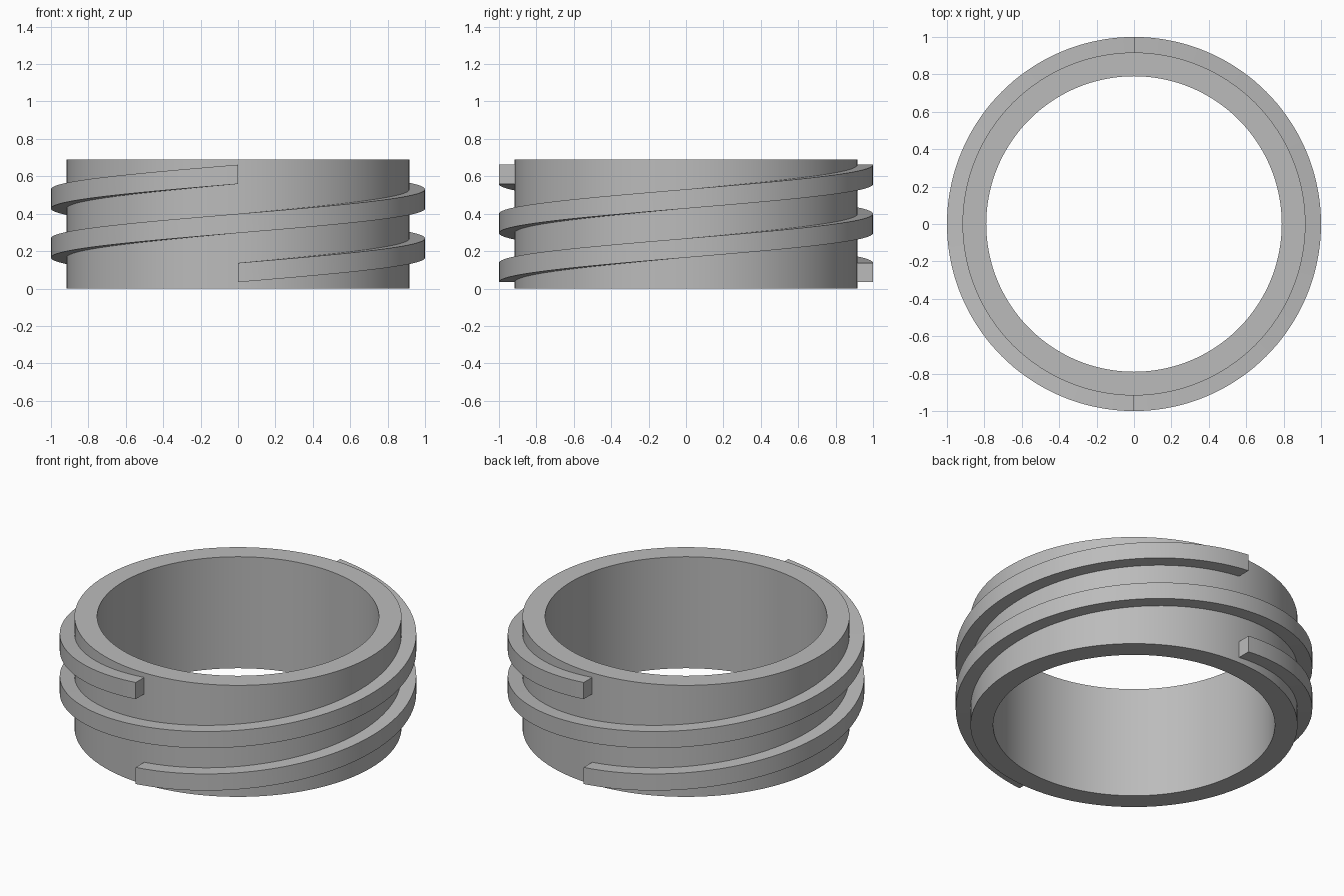
import bpy, bmesh, math

cube = bpy.data.objects.get("Cube")
if cube:
    bpy.data.objects.remove(cube, do_unlink=True)

INNER_R, BODY_R, THREAD_R = 0.79, 0.917, 1.0
HEIGHT, THREAD_H, START_Z, LEAD = 0.69, 0.103, 0.034, 0.525
STEPS = 144

grey = bpy.data.materials.new("plain grey")
grey.use_nodes = True
COLOUR = (0.5, 0.5, 0.5, 1)
grey.diffuse_color = COLOUR
grey.node_tree.nodes["Principled BSDF"].inputs["Base Color"].default_value = COLOUR


def sweep(name, r0, r1, z0, z1, start, rise):
    """Sweep a rectangular section one full turn, climbing by rise."""
    bm = bmesh.new()
    closed = rise == 0
    section = [(r0, z0), (r1, z0), (r1, z1), (r0, z1)]
    rings = []
    for i in range(STEPS if closed else STEPS + 1):
        t = i / STEPS
        a = start + t * math.tau
        rings.append([bm.verts.new((r * math.cos(a), r * math.sin(a), z + rise * t))
                      for r, z in section])
    pairs = list(zip(rings, rings[1:]))
    if closed:
        pairs.append((rings[-1], rings[0]))
    else:
        bm.faces.new(rings[0])
        bm.faces.new(rings[-1])
    for a, b in pairs:
        for k in range(4):
            n = (k + 1) % 4
            bm.faces.new((a[k], a[n], b[n], b[k]))
    bmesh.ops.recalc_face_normals(bm, faces=bm.faces)
    mesh = bpy.data.meshes.new(name)
    bm.to_mesh(mesh)
    bm.free()
    mesh.materials.append(grey)
    obj = bpy.data.objects.new(name, mesh)
    bpy.context.collection.objects.link(obj)
    bpy.ops.object.select_all(action="DESELECT")
    obj.select_set(True)
    bpy.context.view_layer.objects.active = obj
    bpy.ops.object.shade_smooth_by_angle(angle=math.radians(30))


# Plain tube
sweep("ring_body", INNER_R, BODY_R, 0, HEIGHT, 0, 0)

# Two opposite thread ridges, each one full turn, rooted slightly into the tube
for name, start in (("front_thread", -math.pi / 2), ("back_thread", math.pi / 2)):
    sweep(name, BODY_R - 0.02, THREAD_R, START_Z, START_Z + THREAD_H, start, LEAD)
